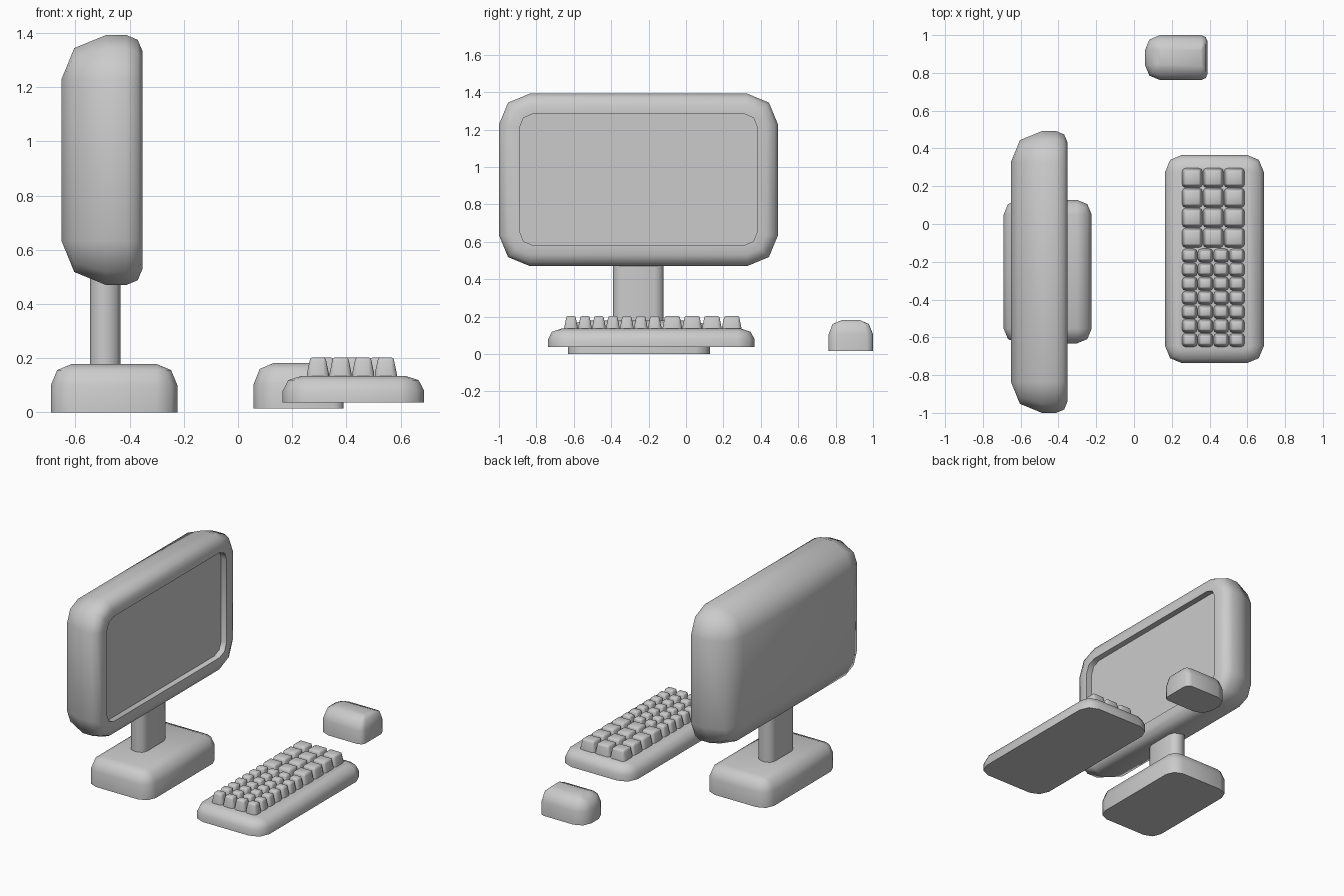
import bpy, bmesh
from math import sin, cos, pi, radians

if "Cube" in bpy.data.objects:
    bpy.data.objects.remove(bpy.data.objects["Cube"])


def rounded_rect(a0, a1, b0, b1, r_low, r_high):
    """Counter-clockwise outline with two-segment corners; separate radii for the low-a and high-a ends."""
    pts = []
    corners = [(a1, b1, -1, -1, r_high, 0), (a0, b1, 1, -1, r_low, 1),
               (a0, b0, 1, 1, r_low, 2), (a1, b0, -1, 1, r_high, 3)]
    for a, b, sa, sb, r, q in corners:
        for i in range(3):
            t = (q + i / 2) * pi / 2
            pts.append((a + sa * r + r * cos(t), b + sb * r + r * sin(t)))
    return pts


def loft(name, rings, along_x=False):
    """Skin a stack of (depth, outline) rings and cap both ends."""
    bm = bmesh.new()
    loops = []
    for d, outline in rings:
        loops.append([bm.verts.new((d, a, b) if along_x else (a, b, d)) for a, b in outline])
    for lo, hi in zip(loops, loops[1:]):
        for i in range(len(lo)):
            j = (i + 1) % len(lo)
            bm.faces.new((lo[i], lo[j], hi[j], hi[i]))
    bm.faces.new(loops[0][::-1])
    bm.faces.new(loops[-1])
    bmesh.ops.remove_doubles(bm, verts=bm.verts, dist=0.0004)
    bmesh.ops.recalc_face_normals(bm, faces=bm.faces)
    me = bpy.data.meshes.new(name)
    bm.to_mesh(me)
    bm.free()
    me.shade_smooth()
    me.set_sharp_from_angle(angle=radians(50))
    ob = bpy.data.objects.new(name, me)
    bpy.context.collection.objects.link(ob)
    return ob


def block(name, box, steps, r_low, r_high=None, end_scale=1.0, along_x=False):
    """Rounded block: steps are (depth, inset); end_scale shrinks the inset at the high-a end."""
    a0, a1, b0, b1 = box
    r_high = r_low if r_high is None else r_high
    rings = [(d, rounded_rect(a0 + s, a1 - s * end_scale, b0 + s, b1 - s,
                              max(r_low - s, 0), max(r_high - s * end_scale, 0)))
             for d, s in steps]
    return loft(name, rings, along_x)


def round_top(z0, z1, h, w):
    """Straight wall from z0, then a two-segment rounded edge up to z1."""
    return [(z0, 0)] + [(z1 - h + h * sin(t), w * (1 - cos(t))) for t in (0, pi / 4, pi / 2)]


# Monitor: large soft back edge, small front edge, recessed screen
Y0, Y1, Z0, Z1 = -1.0, 0.492, 0.47, 1.392
profile = [(-0.652, 0.165), (-0.604, 0.048), (-0.487, 0), (-0.412, 0), (-0.37, 0.0175), (-0.352, 0.06)]
rings = [(x, rounded_rect(Y0 + s, Y1 - s, Z0 + s, Z1 - s, 0.165 - s, 0.165 - s)) for x, s in profile]
screen = rounded_rect(Y0 + 0.11, Y1 - 0.11, Z0 + 0.11, Z1 - 0.107, 0.075, 0.075)
rings += [(-0.352, screen), (-0.392, screen)]
loft("monitor", rings, along_x=True)

# Stand
block("stand_neck", (-0.546, -0.434, -0.39, -0.12), [(0.15, 0), (0.56, 0)], 0.045)
block("stand_base", (-0.69, -0.224, -0.632, 0.128), round_top(0, 0.179, 0.078, 0.078), 0.078)

# Keyboard body
block("keyboard_body", (0.165, 0.687, -0.737, 0.366), round_top(0.037, 0.135, 0.055, 0.07), 0.09)


# Key blocks: tapered caps in a grid
def key_grid(name, x0, x1, y0, y1, cols, rows):
    dx, dy = (x1 - x0) / cols, (y1 - y0) / rows
    for i in range(cols):
        for j in range(rows):
            x, y = x0 + i * dx, y0 + j * dy
            block(f"{name}_{i}_{j}", (x + 0.001, x + dx - 0.001, y + 0.001, y + dy - 0.001),
                  [(0.12, 0), (0.142, 0), (0.19, 0.01), (0.199, 0.013), (0.203, 0.02)], 0.02)


key_grid("small_key", 0.253, 0.587, -0.652, -0.13, 4, 7)
key_grid("large_key", 0.253, 0.587, -0.126, 0.297, 3, 4)

# Mouse: rounder at the end nearest the monitor
block("mouse", (0.058, 0.39, 0.762, 1.0), round_top(0.015, 0.183, 0.078, 0.075),
      0.08, 0.035, end_scale=0.45)
